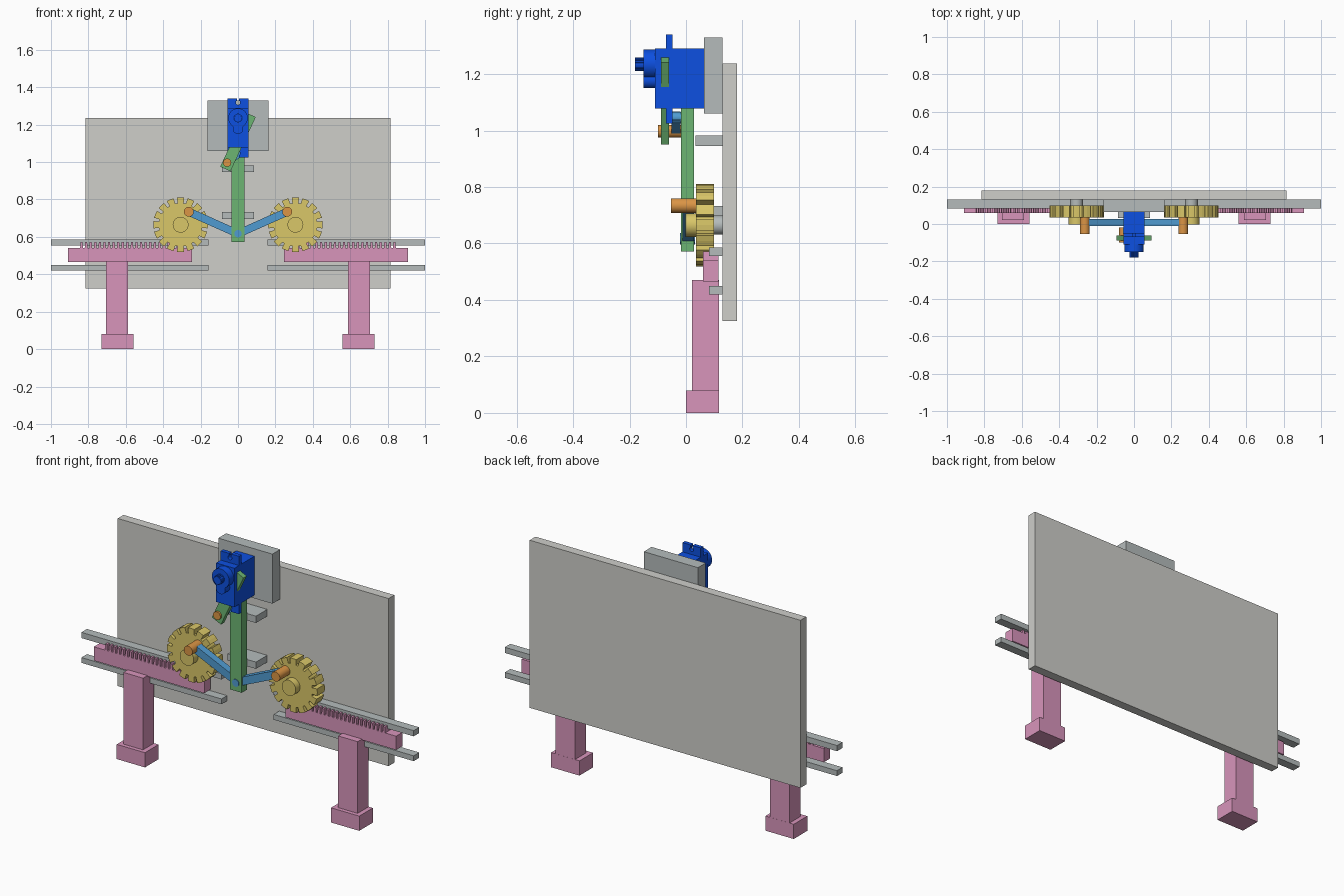
import bpy, bmesh, math

if "Cube" in bpy.data.objects:
    bpy.data.objects.remove(bpy.data.objects["Cube"])

def mat(name, c):
    m = bpy.data.materials.new(name)
    m.diffuse_color = (*c, 1)
    m.use_nodes = True
    m.node_tree.nodes["Principled BSDF"].inputs["Base Color"].default_value = m.diffuse_color
    return m

PLATE = mat("plate_grey", (0.62, 0.62, 0.59))
STEEL = mat("steel_grey", (0.46, 0.50, 0.50))
PINK = mat("pink", (0.69, 0.30, 0.50))
GOLD = mat("gold", (0.70, 0.57, 0.14))
GREEN = mat("green", (0.15, 0.46, 0.17))
BLUE = mat("link_blue", (0.08, 0.33, 0.64))
SERVO = mat("servo_blue", (0.004, 0.08, 0.75))
ORANGE = mat("orange", (0.71, 0.30, 0.06))


def prism(name, pts, y0, y1, m, smooth=False):
    """Extrude an x-z outline from y0 to y1."""
    bm = bmesh.new()
    a = [bm.verts.new((x, y0, z)) for x, z in pts]
    b = [bm.verts.new((x, y1, z)) for x, z in pts]
    n = len(pts)
    bm.faces.new(a)
    bm.faces.new(b[::-1])
    for i in range(n):
        j = (i + 1) % n
        bm.faces.new((a[j], a[i], b[i], b[j]))
    bmesh.ops.recalc_face_normals(bm, faces=bm.faces)
    me = bpy.data.meshes.new(name)
    bm.to_mesh(me)
    bm.free()
    ob = bpy.data.objects.new(name, me)
    bpy.context.collection.objects.link(ob)
    me.materials.append(m)
    if smooth:
        bpy.ops.object.select_all(action='DESELECT')
        ob.select_set(True)
        bpy.context.view_layer.objects.active = ob
        bpy.ops.object.shade_smooth_by_angle(angle=math.radians(30))
    return ob


def box(name, x0, x1, y0, y1, z0, z1, m):
    return prism(name, [(x0, z0), (x1, z0), (x1, z1), (x0, z1)], y0, y1, m)


def disc(name, x, z, r, y0, y1, m, n=40):
    pts = [(x + r * math.cos(2 * math.pi * i / n), z + r * math.sin(2 * math.pi * i / n)) for i in range(n)]
    return prism(name, pts, y0, y1, m, True)


def bar(name, p, q, w, y0, y1, m, over=0.0):
    """Straight bar between two x-z points, extended past both ends."""
    dx, dz = q[0] - p[0], q[1] - p[1]
    k = math.hypot(dx, dz)
    dx, dz = dx / k, dz / k
    h = w / 2
    ends = [(p, -over, h), (p, -over, -h), (q, over, -h), (q, over, h)]
    return prism(name, [(c[0] + dx * t - dz * s, c[1] + dz * t + dx * s) for c, t, s in ends], y0, y1, m)


def toothed(name, x, z, r0, r1, teeth, y0, y1, m):
    pts = []
    for i in range(teeth):
        for f, r in ((-0.36, r0), (-0.34, r1), (0.0, r1), (0.34, r1), (0.36, r0)):
            a = 2 * math.pi * (i + f) / teeth
            pts.append((x + r * math.cos(a), z + r * math.sin(a)))
    return prism(name, pts, y0, y1, m)


# Back plate, motor mount and slider guides
box("back_plate", -0.815, 0.815, 0.13, 0.18, 0.325, 1.237, PLATE)
box("motor_mount", -0.163, 0.163, 0.063, 0.13, 1.06, 1.33, STEEL)
box("upper_guide", -0.085, 0.085, 0.033, 0.13, 0.946, 0.983, STEEL)
box("lower_guide", -0.085, 0.085, 0.033, 0.13, 0.696, 0.733, STEEL)

# Sliding bar with its lower pin
box("slider_bar", -0.035, 0.035, -0.018, 0.028, 0.572, 1.09, GREEN)
disc("slider_lower_pin", 0, 0.617, 0.02, -0.022, 0.032, BLUE, 24)

# Servo: body, gearbox bosses, splined shaft
box("servo_body", -0.055, 0.055, -0.11, 0.063, 1.078, 1.29, SERVO)
disc("servo_large_boss", 0, 1.235, 0.052, -0.15, -0.11, SERVO)
disc("servo_small_boss", 0, 1.178, 0.028, -0.15, -0.11, SERVO)
toothed("servo_shaft", 0, 1.235, 0.020, 0.024, 18, -0.18, -0.15, SERVO)

# Slotted mounting ears above and below the servo body
for label, base, tip in (("upper", 1.28, 1.34), ("lower", 1.09, 1.025)):
    d = 1 if tip > base else -1
    hole = tip - d * 0.022
    pts = [(-0.055, base), (-0.055, tip), (-0.006, tip)]
    for i in range(13):
        a = math.radians(120 + 25 * i)
        pts.append((0.012 * math.cos(a), hole + d * 0.012 * math.sin(a)))
    pts += [(0.006, tip), (0.055, tip), (0.055, base)]
    prism("servo_ear_" + label, pts, -0.07, -0.048, SERVO)

# Crank, crank pin and short link to the slider
c, s = 0.16 * math.cos(math.radians(65)), 0.16 * math.sin(math.radians(65))
bar("crank", (-c, 1.108 - s), (c, 1.108 + s), 0.06, -0.089, -0.061, GREEN)
disc("crank_pin", -0.058, 0.997, 0.022, -0.10, -0.018, ORANGE)
bar("short_link", (-0.058, 0.997), (0.008, 1.045), 0.036, -0.052, -0.019, BLUE, 0.012)
disc("short_link_pin", 0.008, 1.045, 0.02, -0.056, -0.016, BLUE, 24)

for side, k in (("left", -1), ("right", 1)):
    # Guide rails for the jaw
    for label, z0, z1 in (("upper", 0.555, 0.586), ("lower", 0.42, 0.449)):
        box(f"{side}_{label}_rail", k * 0.157, k * 1.0, 0.082, 0.13, z0, z1, STEEL)

    # Gear with hub, axle and drive pin
    gx, gz = k * 0.307, 0.665
    toothed(side + "_gear", gx, gz, 0.116, 0.146, 16, 0.035, 0.10, GOLD)
    disc(side + "_gear_hub", gx, gz, 0.042, -0.002, 0.036, GOLD)
    disc(side + "_axle", gx, gz, 0.034, 0.09, 0.13, STEEL)
    disc(side + "_gear_pin", k * 0.263, 0.734, 0.026, -0.053, 0.036, ORANGE)
    bar(side + "_link", (0, 0.617), (k * 0.263, 0.734), 0.042, -0.012, 0.028, BLUE, 0.008)

    # Rack outline with teeth along its top
    x, pitch = 0.29, 0.0245
    pts = [(k * 0.91, 0.465), (k * 0.245, 0.465), (k * 0.245, 0.54)]
    for i in range(23):
        t = x + i * pitch
        pts += [(k * t, 0.54), (k * (t + 0.002), 0.572), (k * (t + 0.013), 0.572), (k * (t + 0.015), 0.54)]
    pts.append((k * 0.91, 0.54))
    prism(side + "_rack", pts, 0.06, 0.115, PINK)

    # Gripper finger and tip
    box(side + "_finger", k * 0.587, k * 0.705, 0.022, 0.116, 0.07, 0.47, PINK)
    box(side + "_finger_tip", k * 0.56, k * 0.73, 0.0, 0.1165, 0.0, 0.08, PINK)
